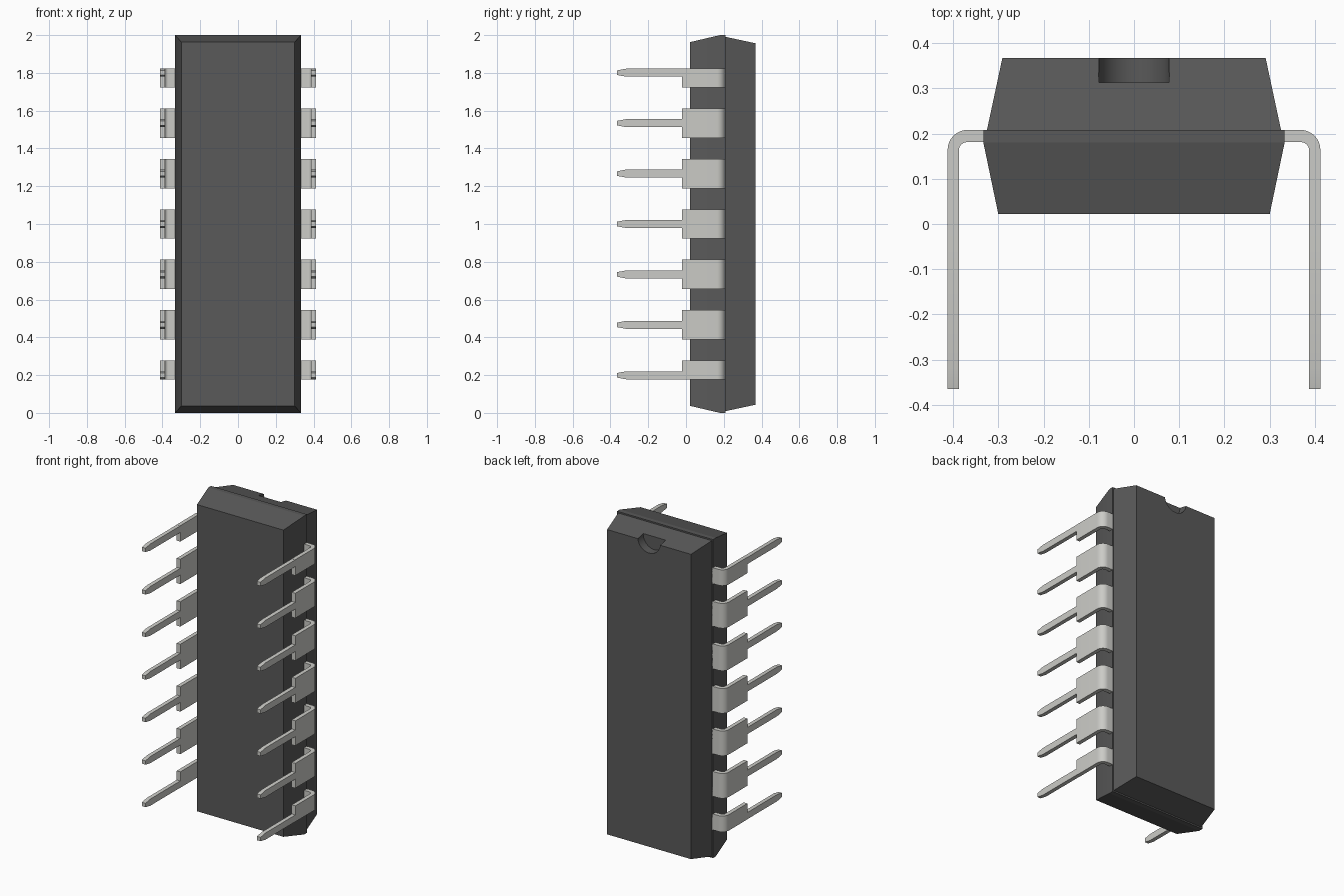
import bpy, bmesh, math

if "Cube" in bpy.data.objects:
    bpy.data.objects.remove(bpy.data.objects["Cube"])


def material(name, rgb):
    mat = bpy.data.materials.new(name)
    mat.diffuse_color = (*rgb, 1)
    mat.use_nodes = True
    mat.node_tree.nodes["Principled BSDF"].inputs["Base Color"].default_value = mat.diffuse_color
    return mat


def loft(name, rings, mat):
    """Closed solid through a list of four-cornered rings."""
    bm = bmesh.new()
    loops = [[bm.verts.new(p) for p in ring] for ring in rings]
    for a, b in zip(loops, loops[1:]):
        for i in range(4):
            j = (i + 1) % 4
            bm.faces.new((a[i], a[j], b[j], b[i]))
    bm.faces.new(loops[0])
    bm.faces.new(loops[-1])
    bmesh.ops.recalc_face_normals(bm, faces=bm.faces)
    mesh = bpy.data.meshes.new(name)
    bm.to_mesh(mesh)
    bm.free()
    mesh.materials.append(mat)
    obj = bpy.data.objects.new(name, mesh)
    bpy.context.collection.objects.link(obj)
    return obj


def activate(obj):
    bpy.ops.object.select_all(action='DESELECT')
    obj.select_set(True)
    bpy.context.view_layer.objects.active = obj


plastic = material("dark_plastic", (0.1, 0.1, 0.1))
metal = material("pin_metal", (0.6, 0.6, 0.57))

# Package body: tapered halves, straight middle band and a small step (y, half width, end inset)
sections = [(0.022, 0.30, 0.037), (0.18, 0.333, 0.0), (0.208, 0.333, 0.0),
            (0.208, 0.325, 0.009), (0.367, 0.291, 0.043)]
body = loft("package_body",
            [[(-w, y, e), (w, y, e), (w, y, 2 - e), (-w, y, 2 - e)] for y, w, e in sections],
            plastic)

# Half-round orientation notch at the top end
bpy.ops.mesh.primitive_cylinder_add(vertices=48, radius=0.078, depth=0.2,
                                    location=(0, 0.413, 1.965),
                                    rotation=(math.pi / 2, 0, 0))
cutter = bpy.context.object
cutter.name = "notch_cutter"
cutter.hide_render = True
cut = body.modifiers.new("notch", 'BOOLEAN')
cut.operation = 'DIFFERENCE'
cut.solver = 'EXACT'
cut.object = cutter
activate(body)
bpy.ops.object.modifier_apply(modifier=cut.name)
bpy.data.objects.remove(cutter)
bpy.ops.object.shade_smooth_by_angle(angle=math.radians(12))


# Pins: a strip bent round a corner, narrowing to a thin pointed leg
def pin(name, side, z, low, high):
    thin, tip = 0.021, 0.012
    # stations: outer point, inner point, width below and above the centre
    stations = [((0.325, 0.208), (0.325, 0.181), low, high)]
    for i in range(9):
        a = math.radians(90 - 90 * i / 8)
        c, s = math.cos(a), math.sin(a)
        stations.append(((0.368 + 0.044 * c, 0.164 + 0.044 * s),
                         (0.368 + 0.019 * c, 0.164 + 0.017 * s), low, high))
    for y, lo, hi in [(-0.02, low, high), (-0.02, thin, thin),
                      (-0.318, thin, thin), (-0.365, tip, tip)]:
        stations.append(((0.412, y), (0.387, y), lo, hi))
    rings = [[(side * o[0], o[1], z - lo), (side * o[0], o[1], z + hi),
              (side * n[0], n[1], z + hi), (side * n[0], n[1], z - lo)]
             for o, n, lo, hi in stations]
    obj = loft(name, rings, metal)
    activate(obj)
    bpy.ops.object.shade_smooth_by_angle(angle=math.radians(30))


# Seven pins per side; the end pins have only an inward shoulder
for side, label in ((-1, "left"), (1, "right")):
    for k in range(7):
        pin(f"{label}_pin_{k + 1}", side, 1 + (k - 3) * 0.267,
            0.022 if k == 0 else 0.078, 0.022 if k == 6 else 0.078)
